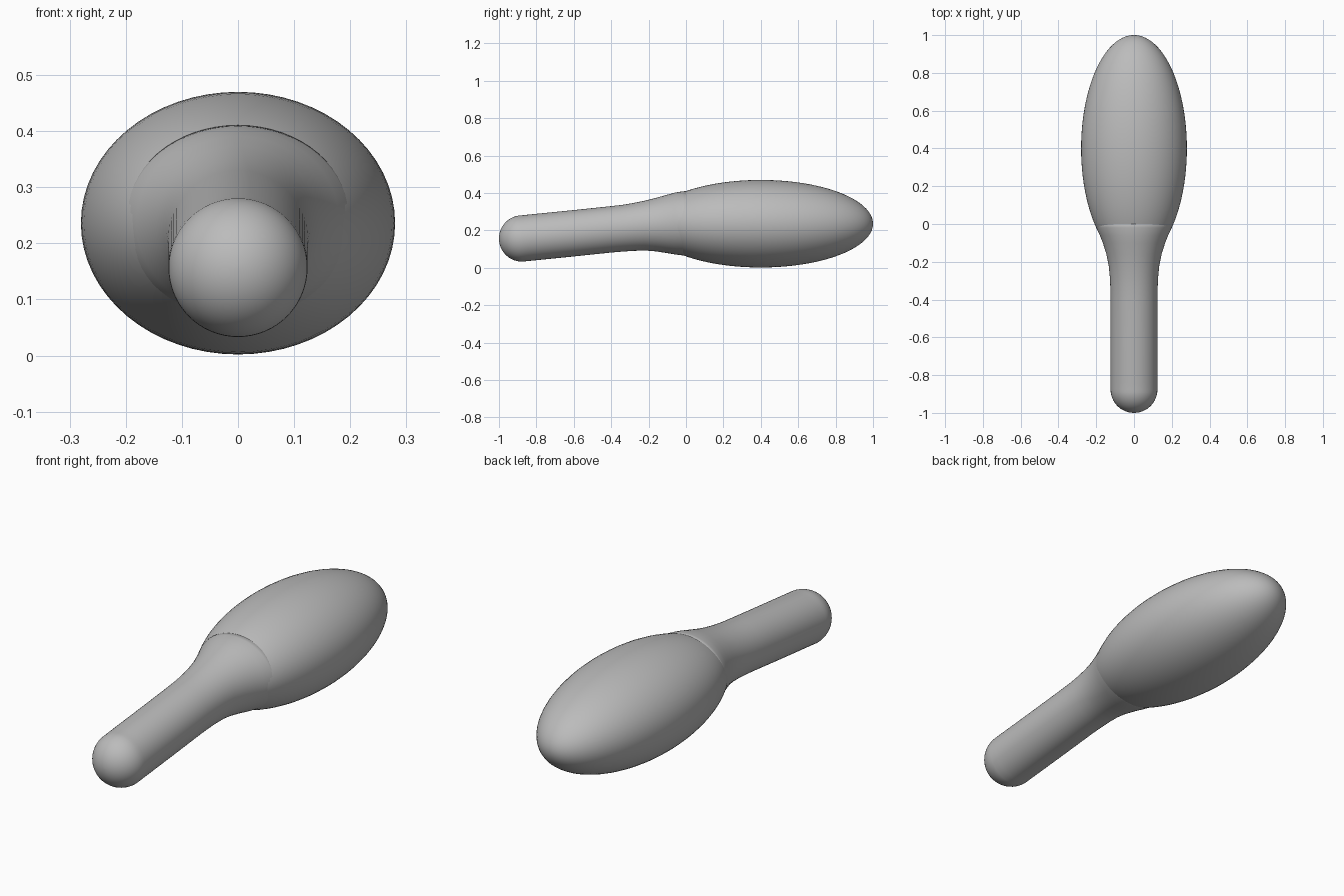
import bpy
import bmesh
import math

cube = bpy.data.objects.get("Cube")
if cube:
    bpy.data.objects.remove(cube)

grey = bpy.data.materials.new("plain_grey")
grey.use_nodes = True
colour = (0.5, 0.5, 0.5, 1)
grey.diffuse_color = colour
grey.node_tree.nodes["Principled BSDF"].inputs["Base Color"].default_value = colour

SIDES = 64


def loft(name, sections):
    """Join elliptical rings (y, centre z, half width, half height) into a smooth skin."""
    bm = bmesh.new()
    rings = []
    for y, z, rx, rz in sections:
        angles = [2 * math.pi * i / SIDES for i in range(SIDES)]
        rings.append([bm.verts.new((rx * math.cos(a), y, z + rz * math.sin(a))) for a in angles])
    for a, b in zip(rings, rings[1:]):
        for i in range(SIDES):
            j = (i + 1) % SIDES
            bm.faces.new((a[i], a[j], b[j], b[i]))
    bm.faces.new(rings[0])
    bm.faces.new(rings[-1])
    bmesh.ops.recalc_face_normals(bm, faces=bm.faces)
    for f in bm.faces:
        f.smooth = True
    mesh = bpy.data.meshes.new(name)
    bm.to_mesh(mesh)
    bm.free()
    mesh.materials.append(grey)
    obj = bpy.data.objects.new(name, mesh)
    bpy.context.collection.objects.link(obj)
    return obj


# Egg-shaped head
head = []
for i in range(49):
    t = math.pi * (0.01 + 0.98 * i / 48)
    s = math.sin(t)
    head.append((0.4 - 0.6 * math.cos(t), 0.236, 0.28 * s, 0.234 * s))
loft("head", head)

# Handle: round butt, straight tilted grip, flare that meets the head
R = 0.124
handle = []
for i in range(14):
    t = math.pi / 2 * (0.02 + 0.98 * i / 13)
    r = R * math.sin(t)
    handle.append((-0.876 - R * math.cos(t), 0.157, r, r))
handle += [
    (-0.84, 0.161, R, R),
    (-0.6, 0.185, R, R),
    (-0.4, 0.206, R, R),
    (-0.34, 0.212, 0.125, 0.125),
    (-0.28, 0.219, 0.128, 0.128),
    (-0.22, 0.226, 0.134, 0.133),
    (-0.16, 0.231, 0.146, 0.143),
    (-0.1, 0.235, 0.165, 0.156),
    (-0.06, 0.237, 0.181, 0.165),
    (-0.02, 0.238, 0.199, 0.171),
    (0.02, 0.238, 0.211, 0.174),
]
loft("handle", handle)
